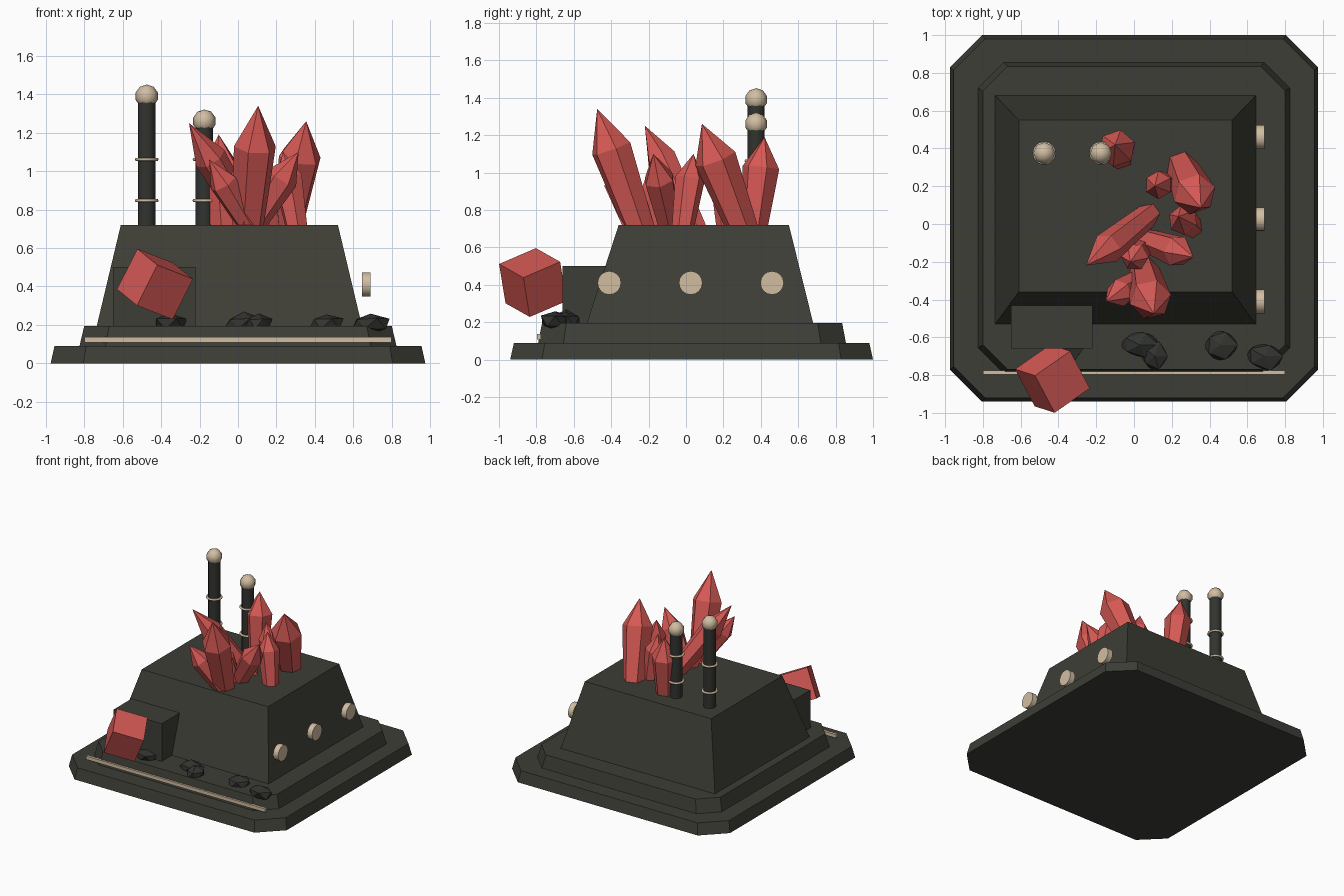
import bpy, bmesh, math, random
from mathutils import Vector, Matrix

cube = bpy.data.objects.get("Cube")
if cube:
    bpy.data.objects.remove(cube, do_unlink=True)


def material(name, rgb):
    m = bpy.data.materials.new(name)
    m.use_nodes = True
    m.diffuse_color = (*rgb, 1)
    m.node_tree.nodes["Principled BSDF"].inputs["Base Color"].default_value = (*rgb, 1)
    return m


STONE = material("grey stone", (0.048, 0.048, 0.038))
DARK = material("dark stone", (0.032, 0.034, 0.029))
RED = material("red crystal", (0.67, 0.10, 0.09))
CREAM = material("pale bone", (0.64, 0.51, 0.36))


def finish(name, bm, mat, smooth=False):
    bmesh.ops.recalc_face_normals(bm, faces=bm.faces[:])
    mesh = bpy.data.meshes.new(name)
    bm.to_mesh(mesh)
    bm.free()
    mesh.materials.append(mat)
    ob = bpy.data.objects.new(name, mesh)
    bpy.context.collection.objects.link(ob)
    if smooth:
        bpy.ops.object.select_all(action="DESELECT")
        ob.select_set(True)
        bpy.context.view_layer.objects.active = ob
        bpy.ops.object.shade_smooth_by_angle(angle=math.radians(50))
    return ob


def loft(name, rings, mat, smooth=False):
    """Skin a stack of point rings; a ring of one point makes a tip."""
    bm = bmesh.new()
    loops = [[bm.verts.new(p) for p in ring] for ring in rings]
    for a, b in zip(loops, loops[1:]):
        n = len(a)
        for i in range(n):
            j = (i + 1) % n
            bm.faces.new((a[i], a[j], b[0]) if len(b) == 1 else (a[i], a[j], b[j], b[i]))
    bm.faces.new(loops[0][::-1])
    if len(loops[-1]) > 2:
        bm.faces.new(loops[-1])
    return finish(name, bm, mat, smooth)


def rect(x0, x1, y0, y1, z, cut=0):
    """Rectangle ring, with cut corners if asked."""
    if not cut:
        return [(x0, y0, z), (x1, y0, z), (x1, y1, z), (x0, y1, z)]
    return [(x0 + cut, y0, z), (x1 - cut, y0, z), (x1, y0 + cut, z), (x1, y1 - cut, z),
            (x1 - cut, y1, z), (x0 + cut, y1, z), (x0, y1 - cut, z), (x0, y0 + cut, z)]


def circle(center, axis, radius, n, turn=0):
    q = Vector(axis).to_track_quat("Z", "Y")
    return [Vector(center) + q @ Vector((radius * math.cos(a), radius * math.sin(a), 0))
            for a in (turn + math.tau * i / n for i in range(n))]


def box(name, x0, x1, y0, y1, z0, z1, mat):
    return loft(name, [rect(x0, x1, y0, y1, z0), rect(x0, x1, y0, y1, z1)], mat)


# Stepped base and main block
loft("base_slab", [rect(-.975, .975, -.94, 1.0, 0, .17),
                   rect(-.955, .955, -.92, .98, .09, .165)], STONE)
loft("upper_slab", [rect(-.825, .825, -.79, .855, .09, .135),
                    rect(-.80, .80, -.77, .835, .195, .13)], STONE)
loft("main_block", [rect(-.735, .645, -.53, .68, .195),
                    rect(-.61, .52, -.36, .55, .72)], STONE)
box("front_step", -.65, -.22, -.66, -.30, .195, .50, STONE)
box("front_strip", -.80, .80, -.797, -.775, .108, .136, CREAM)

# Tilted red cube, set by two of its edge directions
u = Vector((.436, -.825, -.355)).normalized()
v = Vector((.774, .556, -.301))
v = (v - u * v.dot(u)).normalized()
turn = Matrix((u, v, u.cross(v))).transposed().to_4x4()
bm = bmesh.new()
bmesh.ops.create_cube(bm, size=.238, matrix=Matrix.Translation((-.432, -.819, .412)) @ turn)
finish("tilted_cube", bm, RED)

# Side discs
for i, y in enumerate((-.41, .025, .46)):
    loft(f"side_disc_{i + 1}", [circle((x, y, .41), (1, 0, 0), .063, 16) for x in (.645, .69)],
         CREAM, True)

# Two pipes with bands and caps
for side, x, top in (("right", -.475, 1.39), ("left", -.175, 1.26)):
    y = .375
    loft(f"{side}_pipe", [circle((x, y, z), (0, 0, 1), .046, 12) for z in (.70, top)], DARK, True)
    bm = bmesh.new()
    bmesh.ops.create_uvsphere(bm, u_segments=8, v_segments=5, radius=.061,
                              matrix=Matrix.Translation((x, y, top)))
    finish(f"{side}_pipe_cap", bm, CREAM, True)
    for z in (.847, 1.062):
        bpy.ops.mesh.primitive_torus_add(location=(x, y, z), major_radius=.053, minor_radius=.009,
                                         major_segments=16, minor_segments=6)
        band = bpy.context.object
        band.name = f"{side}_pipe_band"
        band.data.materials.append(CREAM)
        bpy.ops.object.shade_smooth_by_angle(angle=math.radians(70))

# Crystal cluster: base point, tip point, width
crystals = [
    ((.05, -.24, .68), (.105, -.475, 1.34), .112),
    ((.09, .06, .68), (-.255, -.22, 1.25), .085),
    ((.25, .31, .68), (.355, .085, 1.26), .115),
    ((-.07, .36, .68), (-.10, .42, 1.19), .10),
    ((.05, -.08, .68), (.315, -.175, 1.10), .085),
    ((.31, -.02, .68), (.235, .04, 1.10), .08),
    ((.08, -.27, .68), (-.15, -.41, 1.06), .075),
    ((.17, .22, .68), (.11, .20, 1.08), .075),
    ((.05, -.12, .68), (-.02, -.20, 1.02), .075),
]
for i, (base, tip, r) in enumerate(crystals):
    a, b = Vector(base), Vector(tip)
    loft(f"crystal_{i + 1}", [circle(a, b - a, r * .72, 6, i),
                              circle(a.lerp(b, .68), b - a, r, 6, i), [b]], RED)

# Loose rocks on the ledge
random.seed(4)
rocks = [((-.35, -.65), (.10, .09)), ((.03, -.64), (.11, .075)), ((.11, -.70), (.08, .085)),
         ((.46, -.64), (.095, .09)), ((.69, -.70), (.11, .08))]
for i, ((x, y), (sx, sy)) in enumerate(rocks):
    bm = bmesh.new()
    bmesh.ops.create_icosphere(bm, subdivisions=1, radius=1)
    for p in bm.verts:
        p.co *= random.uniform(.8, 1.12)
        p.co = Vector((x + p.co.x * sx, y + p.co.y * sy, .205 + p.co.z * .06))
    finish(f"rock_{i + 1}", bm, DARK)
